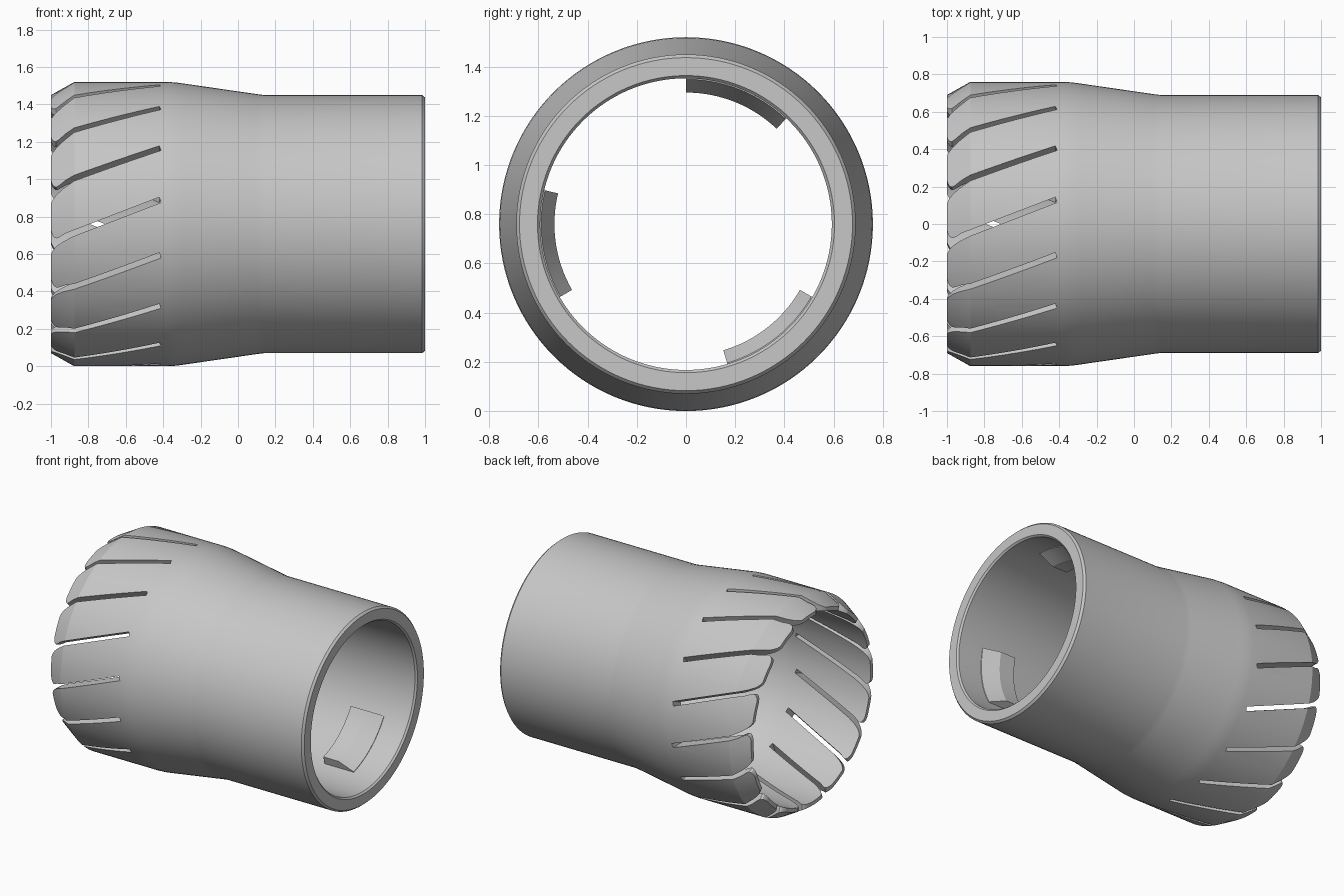
import bpy, bmesh, math

if "Cube" in bpy.data.objects:
    bpy.data.objects.remove(bpy.data.objects["Cube"])

CZ = 0.76      # height of the tube axis
SEG = 128      # steps around the axis

grey = bpy.data.materials.new("light_grey")
grey.diffuse_color = (0.57, 0.57, 0.57, 1)
grey.use_nodes = True
grey.node_tree.nodes["Principled BSDF"].inputs["Base Color"].default_value = grey.diffuse_color


def make_object(name, bm):
    bmesh.ops.recalc_face_normals(bm, faces=bm.faces)
    mesh = bpy.data.meshes.new(name)
    bm.to_mesh(mesh)
    bm.free()
    mesh.materials.append(grey)
    obj = bpy.data.objects.new(name, mesh)
    bpy.context.collection.objects.link(obj)
    return obj


def shade(obj, degrees):
    bpy.ops.object.select_all(action='DESELECT')
    obj.select_set(True)
    bpy.context.view_layer.objects.active = obj
    bpy.ops.object.shade_smooth_by_angle(angle=math.radians(degrees))


def sweep(name, profile, start, end, steps):
    """Turn a closed (x, radius) profile about the tube axis."""
    bm = bmesh.new()
    full = abs(end - start) >= 360
    rings = []
    for i in range(steps if full else steps + 1):
        a = math.radians(start + (end - start) * i / steps)
        rings.append([bm.verts.new((x, r * math.cos(a), CZ + r * math.sin(a)))
                      for x, r in profile])
    n = len(profile)
    for i in range(steps):
        r0, r1 = rings[i], rings[(i + 1) % len(rings)]
        for j in range(n):
            k = (j + 1) % n
            bm.faces.new((r0[j], r0[k], r1[k], r1[j]))
    if not full:
        bm.faces.new(rings[0])
        bm.faces.new(rings[-1])
    return make_object(name, bm)


# Sleeve: flared, chamfered end on the left, straight neck on the right
sleeve = sweep("sleeve", [
    (-1.0, 0.69), (-0.875, 0.76), (-0.38, 0.76), (-0.33, 0.757), (-0.28, 0.75),
    (0.10, 0.695), (0.14, 0.69), (0.985, 0.69), (1.0, 0.677),
    (1.0, 0.604), (0.988, 0.593), (0.14, 0.593), (0.10, 0.598), (-0.28, 0.653),
    (-0.33, 0.66), (-0.38, 0.663), (-1.0, 0.663)], 0, 360, SEG)

# Slot cutters: slanted narrow slots that open into rounded finger tips
HALF, SLOPE, ZERO = 0.016, 0.385, -0.752


def line(x, side):
    return (x, (x - ZERO) * SLOPE + side * HALF)


outline = [line(-0.421, 1), line(-0.92, 1), (-0.945, -0.064), (-0.96, -0.073),
           (-0.972, -0.076), (-0.984, -0.07), (-0.994, -0.055), (-1.0, -0.03),
           (-1.05, -0.02), (-1.05, -0.18), (-1.0, -0.16), (-0.99, -0.14),
           (-0.97, -0.118), (-0.935, -0.094), line(-0.88, -1), line(-0.411, -1)]

bm = bmesh.new()
for k in range(16):
    a = math.radians(22.5 * k)
    c, s = math.cos(a), math.sin(a)
    caps = [[bm.verts.new((x, -c * r + s * t, CZ + s * r + c * t))
             for x, t in outline] for r in (0.57, 0.85)]
    bm.faces.new(caps[0])
    bm.faces.new(caps[1])
    for j in range(len(outline)):
        m = (j + 1) % len(outline)
        bm.faces.new((caps[0][j], caps[0][m], caps[1][m], caps[1][j]))
cutter = make_object("slot_cutter", bm)
cutter.hide_render = True

cut = sleeve.modifiers.new("slots", 'BOOLEAN')
cut.operation = 'DIFFERENCE'
cut.solver = 'EXACT'
cut.object = cutter
bpy.context.view_layer.objects.active = sleeve
bpy.ops.object.modifier_apply(modifier=cut.name)
bpy.data.objects.remove(cutter, do_unlink=True)
shade(sleeve, 25)

# Three locking lugs inside the neck, each with a lead-in ramp
for k in range(3):
    lug = sweep("locking_lug", [(0.57, 0.60), (0.57, 0.535), (0.69, 0.535),
                                (0.80, 0.589), (0.80, 0.60)],
                46.5 + 120 * k, 90 + 120 * k, 16)
    shade(lug, 20)
